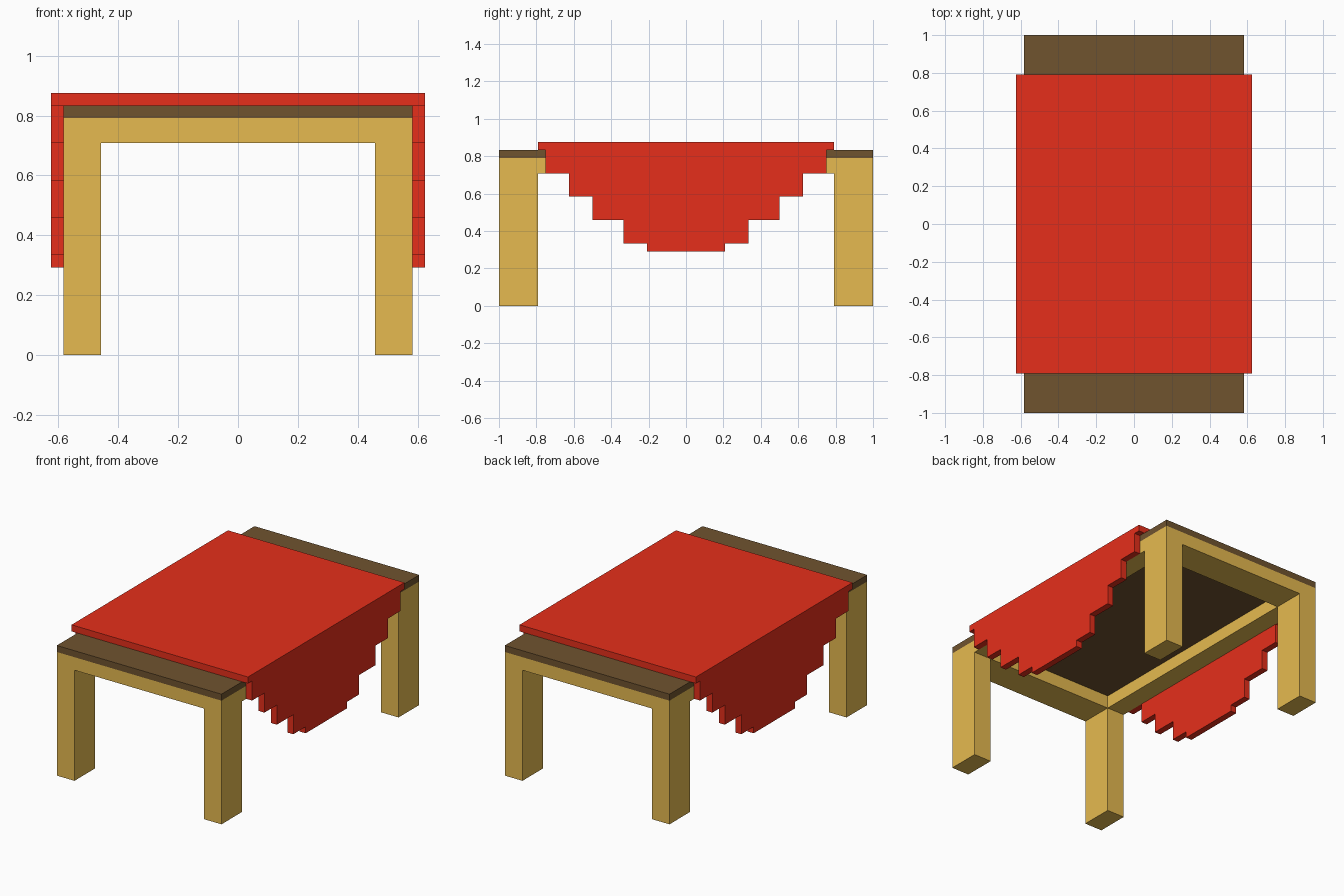
import bpy, bmesh
from mathutils import Vector

if "Cube" in bpy.data.objects:
    bpy.data.objects.remove(bpy.data.objects["Cube"])

U = 1 / 24  # the model's base unit


def material(name, rgb):
    m = bpy.data.materials.new(name)
    m.diffuse_color = (*rgb, 1)
    m.use_nodes = True
    m.node_tree.nodes["Principled BSDF"].inputs["Base Color"].default_value = m.diffuse_color
    return m


TAN = material("tan wood", (0.791, 0.491, 0.080))
BROWN = material("dark brown wood", (0.162, 0.087, 0.028))
RED = material("red cloth", (0.791, 0.028, 0.011))


def extrude(name, points, offset, mat):
    """Solid made by sweeping a flat outline along an offset vector."""
    bm = bmesh.new()
    face = bm.faces.new([bm.verts.new(p) for p in points])
    res = bmesh.ops.extrude_face_region(bm, geom=[face], use_keep_orig=True)
    verts = [g for g in res["geom"] if isinstance(g, bmesh.types.BMVert)]
    bmesh.ops.translate(bm, verts=verts, vec=Vector(offset))
    bmesh.ops.recalc_face_normals(bm, faces=bm.faces)
    mesh = bpy.data.meshes.new(name)
    bm.to_mesh(mesh)
    bm.free()
    mesh.materials.append(mat)
    ob = bpy.data.objects.new(name, mesh)
    bpy.context.collection.objects.link(ob)
    return ob


def box(name, lo, hi, mat):
    (x0, y0, z0), (x1, y1, z1) = lo, hi
    base = [(x0, y0, z0), (x1, y0, z0), (x1, y1, z0), (x0, y1, z0)]
    return extrude(name, base, (0, 0, z1 - z0), mat)


# Main dimensions
half_w, half_l = 14 * U, 24 * U
leg_w, leg_l = 3 * U, 5 * U
rail_z, top_z, cloth_z = 17 * U, 19 * U, 20 * U
inner = half_w - leg_w
end = half_l - leg_l

# End frames: two legs joined by a rail
arch = [(-half_w, 0), (-inner, 0), (-inner, rail_z), (inner, rail_z),
        (inner, 0), (half_w, 0), (half_w, top_z), (-half_w, top_z)]
for label, y in (("front", -half_l), ("back", end)):
    extrude(label + "_legs", [(x, y, z) for x, z in arch], (0, leg_l, 0), TAN)

# Side rails between the end frames
for label, x in (("left", -half_w), ("right", inner)):
    box(label + "_rail", (x, -end, rail_z), (x + leg_w, end, top_z), TAN)

# Table top
box("table_top", (-half_w, -half_l, top_z), (half_w, half_l, cloth_z), BROWN)

# Cloth lying on the top
box("cloth_top", (-half_w - U, -end, cloth_z),
    (half_w + U, end, cloth_z + U), RED)

# Stepped cloth drapes: (half length, lower height) of each step, in units
steps = [(18, 17), (15, 14), (12, 11), (8, 8), (5, 7)]
side, z = [], 20
for half, low in steps:
    side += [(half * U, z * U), (half * U, low * U)]
    z = low
outline = side + [(-y, z) for y, z in reversed(side)]
for label, x in (("left", -half_w - U), ("right", half_w)):
    extrude(label + "_cloth_drape", [(x, y, z) for y, z in outline],
            (U, 0, 0), RED)
